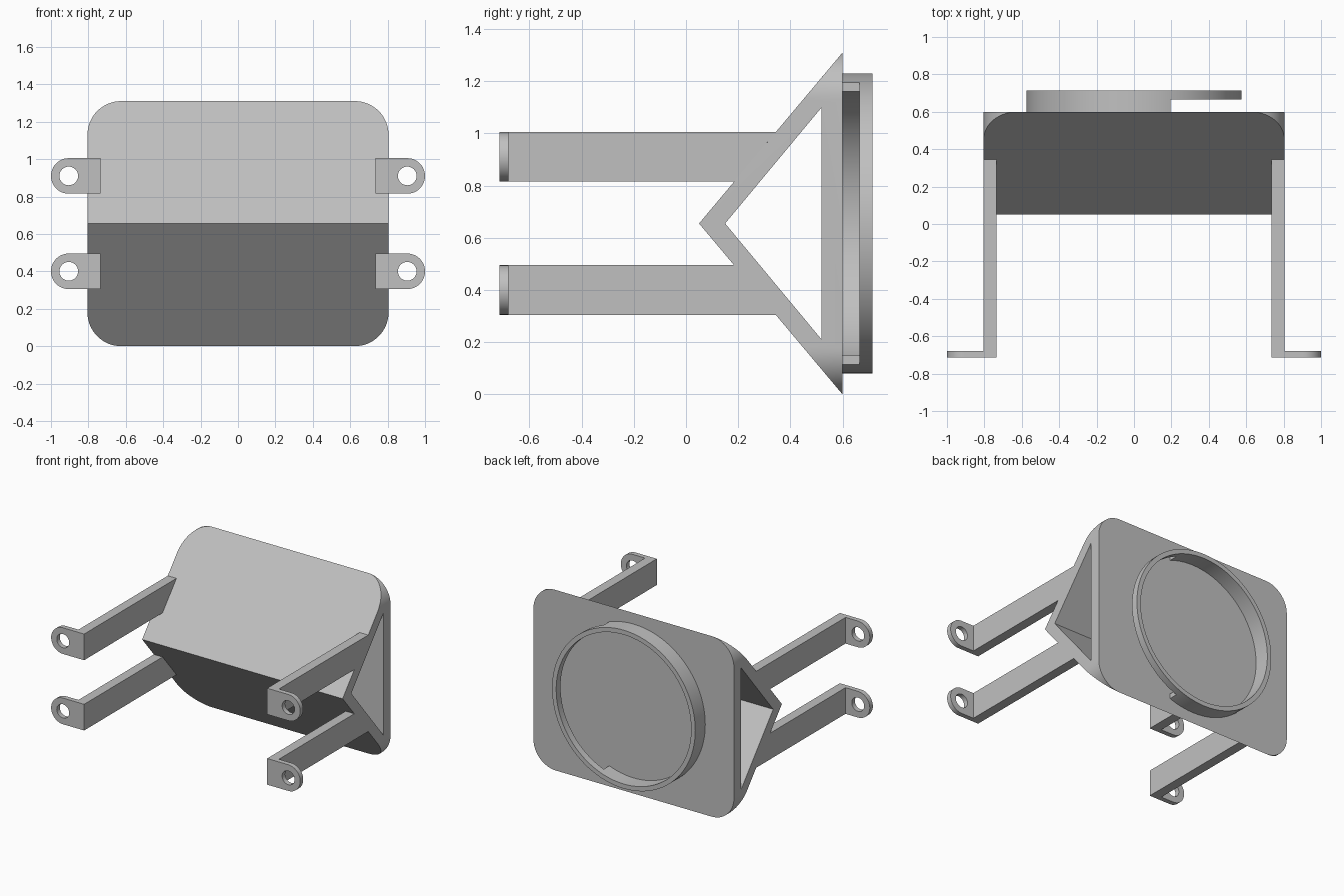
import bpy, bmesh
from math import sin, cos, pi, radians
from mathutils import Vector

cube = bpy.data.objects.get("Cube")
if cube:
    bpy.data.objects.remove(cube, do_unlink=True)

grey = bpy.data.materials.new("mid grey")
grey.use_nodes = True
colour = (0.53, 0.53, 0.53, 1)
grey.diffuse_color = colour
grey.node_tree.nodes["Principled BSDF"].inputs["Base Color"].default_value = colour

MID = 0.655          # height of the horizontal symmetry plane
HALF_W = 0.805       # half width of the housing
BACK = 0.6           # rear face of the housing
TIP = 0.05           # front ridge of the wedge


def extrude(name, points, axis, start, end):
    """Solid from a closed 2D profile, swept along one axis."""
    def place(p, d):
        coords = list(p)
        coords.insert("xyz".index(axis), d)
        return Vector(coords)
    bm = bmesh.new()
    face = bm.faces.new([bm.verts.new(place(p, start)) for p in points])
    new = bmesh.ops.extrude_face_region(bm, geom=[face])["geom"]
    shift = place((0, 0), end - start)
    bmesh.ops.translate(bm, vec=shift, verts=[v for v in new if isinstance(v, bmesh.types.BMVert)])
    bmesh.ops.recalc_face_normals(bm, faces=bm.faces)
    mesh = bpy.data.meshes.new(name)
    bm.to_mesh(mesh)
    bm.free()
    mesh.materials.append(grey)
    obj = bpy.data.objects.new(name, mesh)
    bpy.context.collection.objects.link(obj)
    return obj


def activate(obj):
    bpy.ops.object.select_all(action="DESELECT")
    obj.select_set(True)
    bpy.context.view_layer.objects.active = obj


def combine(obj, tool, operation):
    """Apply a boolean and discard the tool."""
    mod = obj.modifiers.new("combine", "BOOLEAN")
    mod.operation, mod.object, mod.solver = operation, tool, "EXACT"
    activate(obj)
    bpy.ops.object.modifier_apply(modifier=mod.name)
    bpy.data.objects.remove(tool, do_unlink=True)


def smooth(obj):
    activate(obj)
    bpy.ops.object.shade_smooth_by_angle(angle=radians(30))


def arc(cx, cz, r, a0, a1, n):
    angles = [a0 + (a1 - a0) * i / n for i in range(n + 1)]
    return [(cx + r * cos(a), cz + r * sin(a)) for a in angles]


def circle(cx, cz, r, n):
    return arc(cx, cz, r, 0, 2 * pi, n)[:-1]


def box(name, x, y, z):
    return extrude(name, [(x[0], z[0]), (x[1], z[0]), (x[1], z[1]), (x[0], z[1])], "y", *y)


# Hollow wedge housing with rounded corners
wedge = [(BACK, 2 * MID), (TIP, MID), (BACK, 0)]
housing = extrude("wedge_housing", wedge, "x", -1, 1)
r = 0.18
corners = []
for k, (sx, sz) in enumerate([(1, 1), (-1, 1), (-1, -1), (1, -1)]):
    corners += arc(sx * (HALF_W - r), MID + sz * (MID - r), r, k * pi / 2, (k + 1) * pi / 2, 16)
combine(housing, extrude("outline", corners, "y", -1, 1), "INTERSECT")
cavity = [(0.52, MID + 0.445), (0.15, MID), (0.52, MID - 0.445)]
combine(housing, extrude("cavity", cavity, "x", -2, 2), "DIFFERENCE")
smooth(housing)

# Round retaining rim, undercut on one side to leave a slot
rim = extrude("retaining_rim", circle(0, MID, 0.575, 96), "y", BACK, 0.715)
combine(rim, extrude("bore", circle(0, MID, 0.542, 96), "y", 0, 1), "DIFFERENCE")
combine(rim, box("slot", (0.195, 1), (0.4, 0.665), (-1, 2)), "DIFFERENCE")
smooth(rim)

# Four arms ending in rounded mounting tabs with screw holes
INNER, FRONT, HALF_H = 0.735, -0.715, 0.095
for side, s in (("left", 1), ("right", -1)):
    for level, v in (("upper", 1), ("lower", -1)):
        zc = MID + v * 0.255
        slope = (BACK - TIP) / MID
        near, far = 0.255 - HALF_H, 0.255 + HALF_H
        profile = [(FRONT, MID + v * near), (TIP + slope * near, MID + v * near),
                   (TIP + slope * far, MID + v * far), (FRONT, MID + v * far)]
        arm = extrude(f"{level}_{side}_arm", profile, "x", s * INNER, s * HALF_W)
        rounded = arc(0.905, zc, HALF_H, -pi / 2, pi / 2, 24)
        tab = [(0.77, zc - HALF_H)] + rounded + [(0.77, zc + HALF_H)]
        combine(arm, extrude("tab", [(s * x, z) for x, z in tab], "y", FRONT, -0.68), "UNION")
        combine(arm, extrude("hole", circle(s * 0.905, zc, 0.05, 32), "y", -1, -0.5), "DIFFERENCE")
        smooth(arm)
